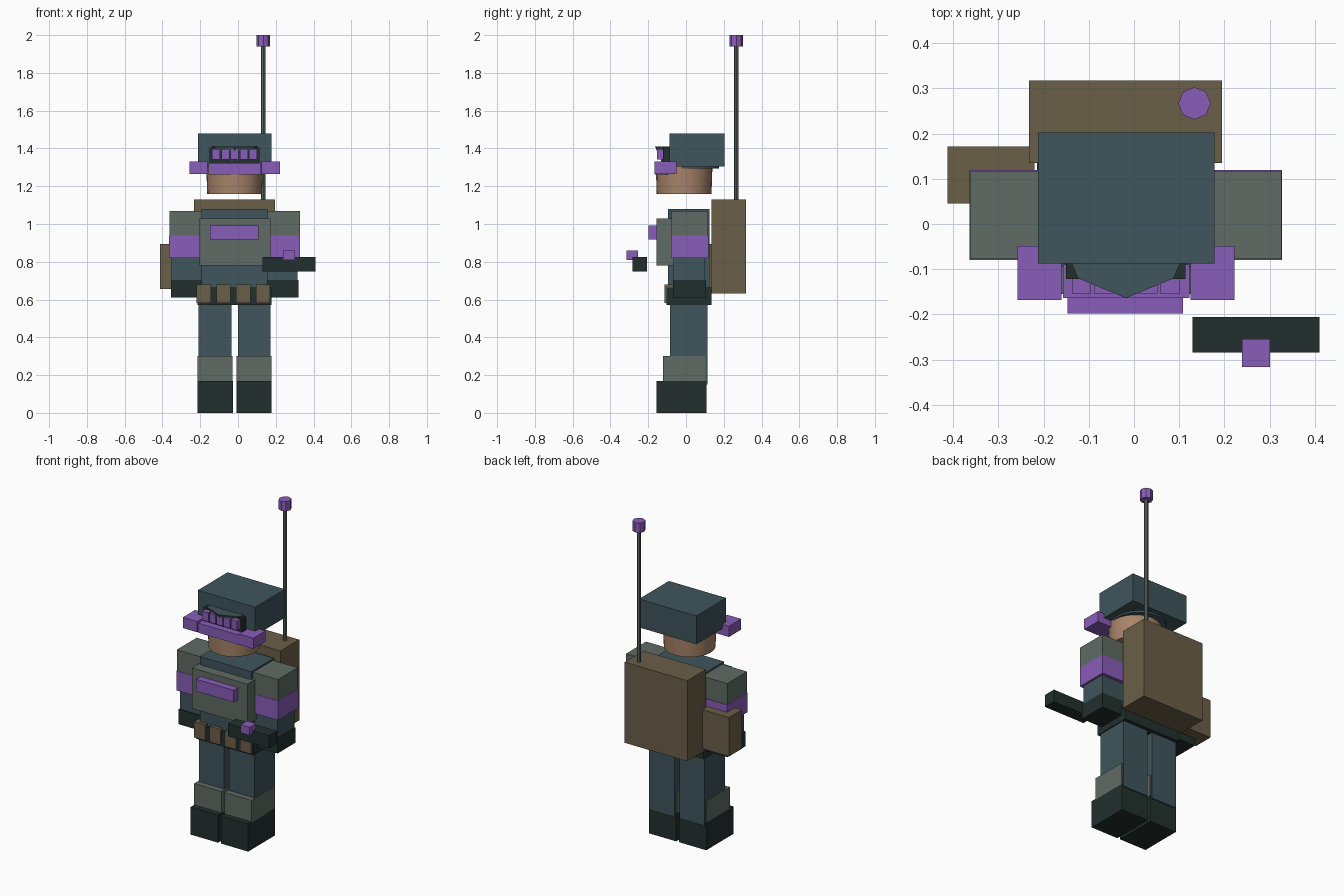
import bpy
import math

if "Cube" in bpy.data.objects:
    bpy.data.objects.remove(bpy.data.objects["Cube"])

COLOURS = {
    "blue": (0.05, 0.09, 0.107), "sage": (0.115, 0.147, 0.125),
    "dark": (0.016, 0.03, 0.026), "purple": (0.25, 0.11, 0.48),
    "brown": (0.147, 0.112, 0.065), "skin": (0.39, 0.23, 0.14),
}
MATS = {}
for key, rgb in COLOURS.items():
    MATS[key] = bpy.data.materials.new(key)
    MATS[key].diffuse_color = (*rgb, 1)

CX = -0.018  # body centre line


def finish(name, mat):
    ob = bpy.context.object
    ob.name = name
    ob.data.materials.append(MATS[mat])
    return ob


def box(name, mat, x, y, z):
    """Box from (min, max) ranges."""
    bpy.ops.mesh.primitive_cube_add(size=1, location=[sum(r) / 2 for r in (x, y, z)])
    bpy.context.object.scale = [r[1] - r[0] for r in (x, y, z)]
    bpy.ops.object.transform_apply(location=False, rotation=False, scale=True)
    return finish(name, mat)


def pair(name, mat, x, y, z):
    """Two boxes mirrored about the body centre; x is the distance from it."""
    box(name + "_right", mat, (CX - x[1], CX - x[0]), y, z)
    box(name + "_left", mat, (CX + x[0], CX + x[1]), y, z)


def cone(name, mat, x, y, z, r1, r2, sides, turn=0):
    bpy.ops.mesh.primitive_cone_add(vertices=sides, radius1=r1, radius2=r2,
                                    depth=z[1] - z[0], location=(x, y, sum(z) / 2),
                                    rotation=(0, 0, turn))
    return finish(name, mat)


# legs
pair("boot", "dark", (0.009, 0.196), (-0.155, 0.108), (0, 0.17))
pair("shin_guard", "sage", (0.01, 0.196), (-0.121, 0.104), (0.165, 0.302))
pair("leg", "blue", (0.017, 0.19), (-0.085, 0.115), (0.15, 0.6))

# torso and belt
box("torso", "blue", (-0.193, 0.157), (-0.095, 0.125), (0.6, 1.08))
box("chest_vest", "sage", (-0.205, 0.172), (-0.155, -0.05), (0.78, 1.03))
box("chest_patch", "purple", (-0.147, 0.109), (-0.198, -0.15), (0.918, 0.992))
box("belt", "dark", (-0.215, 0.178), (-0.104, 0.135), (0.572, 0.665))
for i in range(4):
    x = -0.181 + i * 0.1045
    box(f"belt_pouch_{i}", "brown", (x - 0.038, x + 0.038), (-0.115, -0.06), (0.583, 0.68))

# arms
pair("arm", "blue", (0.175, 0.333), (-0.065, 0.1), (0.65, 1.066))
pair("shoulder_pad", "sage", (0.165, 0.345), (-0.078, 0.116), (0.93, 1.07))
pair("arm_band", "purple", (0.165, 0.346), (-0.08, 0.119), (0.82, 0.94))
pair("glove", "dark", (0.165, 0.337), (-0.07, 0.105), (0.61, 0.703))

# handheld device
box("device_body", "dark", (0.13, 0.411), (-0.284, -0.206), (0.748, 0.825))
box("device_button", "purple", (0.239, 0.301), (-0.316, -0.254), (0.81, 0.86))

# backpack, satchel and aerial
box("backpack", "brown", (-0.232, 0.195), (0.135, 0.318), (0.633, 1.13))
box("satchel", "brown", (-0.413, -0.22), (0.045, 0.171), (0.655, 0.895))
cone("aerial", "sage", 0.134, 0.267, (1.05, 1.95), 0.012, 0.012, 8)
cone("aerial_tip", "purple", 0.134, 0.267, (1.94, 2.0), 0.036, 0.036, 8)

# head and helmet
head = cone("head", "skin", CX, -0.01, (1.16, 1.305), 0.145, 0.15, 24)
bpy.ops.object.shade_smooth_by_angle(angle=math.radians(40))
cone("helmet_rim", "blue", CX, 0.02, (1.294, 1.31), 0.155, 0.155, 24)
box("helmet", "blue", (-0.213, 0.178), (-0.087, 0.203), (1.305, 1.48))
cone("helmet_peak", "blue", CX, -0.014, (1.33, 1.41), 0.115, 0.15, 8)

# visor with slats, and the goggle strap below
box("visor", "dark", (-0.15, 0.114), (-0.122, -0.06), (1.315, 1.405))
for i in range(5):
    x = CX + (i - 2) * 0.049
    box(f"visor_slat_{i}", "purple", (x - 0.021, x + 0.021), (-0.154, -0.115), (1.342, 1.398))
box("goggle_bar", "purple", (-0.157, 0.123), (-0.164, -0.09), (1.263, 1.322))
pair("goggle_side", "purple", (0.143, 0.24), (-0.168, -0.049), (1.266, 1.332))

for m in bpy.data.materials:
    if m.users and not m.is_grease_pencil:
        m.use_nodes = True
        m.node_tree.nodes["Principled BSDF"].inputs["Base Color"].default_value = m.diffuse_color
